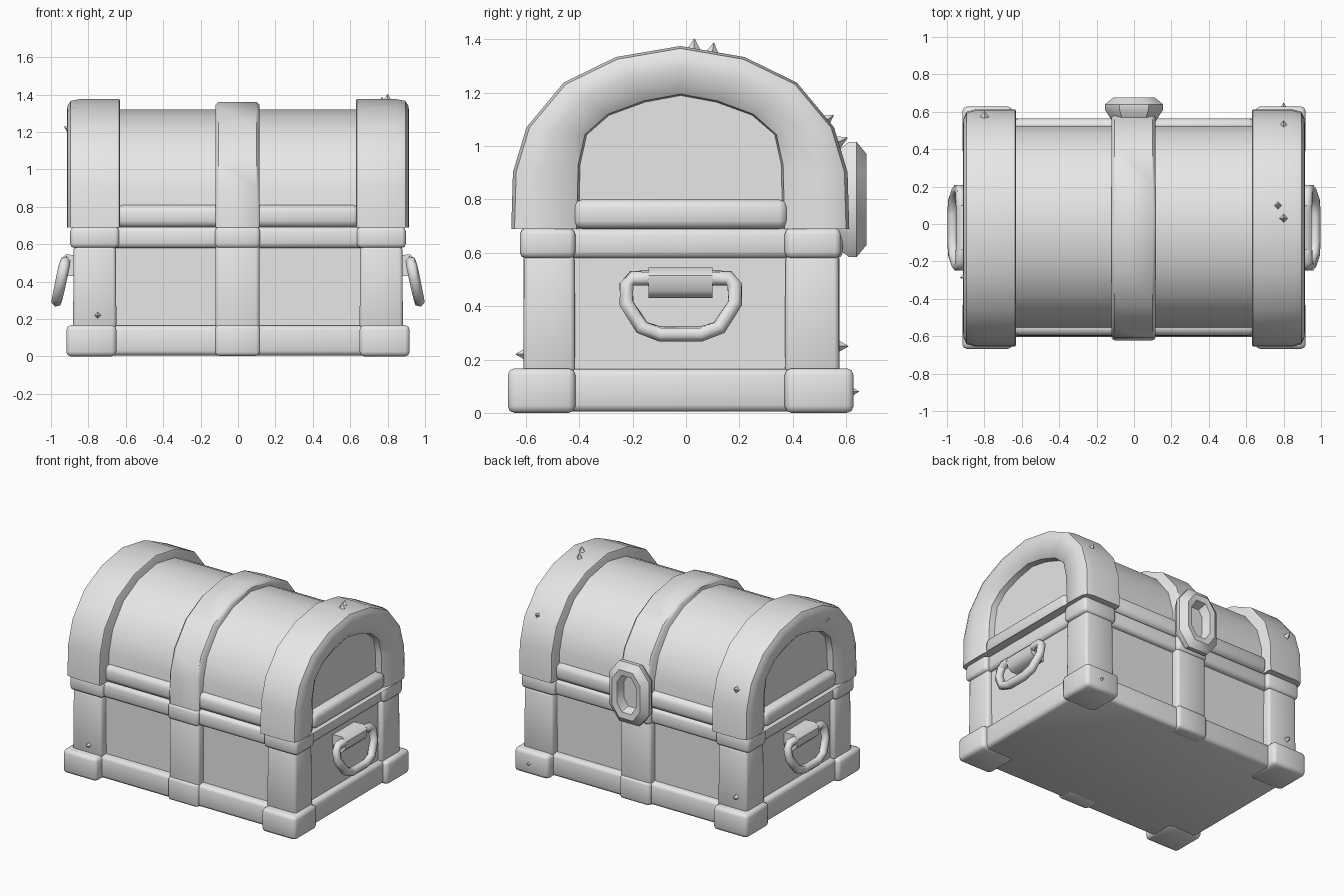
import bpy, bmesh, math
from mathutils import Vector

if "Cube" in bpy.data.objects:
    bpy.data.objects.remove(bpy.data.objects["Cube"])

grey = bpy.data.materials.new("weathered_grey")
grey.diffuse_color = (0.8, 0.8, 0.8, 1)
grey.use_nodes = True
grey.node_tree.nodes["Principled BSDF"].inputs["Base Color"].default_value = grey.diffuse_color


def finish(bm, name, angle=45):
    bmesh.ops.recalc_face_normals(bm, faces=bm.faces)
    me = bpy.data.meshes.new(name)
    bm.to_mesh(me)
    bm.free()
    me.materials.append(grey)
    ob = bpy.data.objects.new(name, me)
    bpy.context.collection.objects.link(ob)
    bpy.ops.object.select_all(action='DESELECT')
    ob.select_set(True)
    bpy.context.view_layer.objects.active = ob
    bpy.ops.object.shade_smooth_by_angle(angle=math.radians(angle))
    return ob


def box(name, x, y, z, bevel=0.02, top=1.0):
    """Bevelled box between (min, max) pairs; top scales the upper end."""
    bm = bmesh.new()
    bmesh.ops.create_cube(bm, size=1)
    lo = Vector((min(x), min(y), min(z)))
    size = Vector((max(x), max(y), max(z))) - lo
    for v in bm.verts:
        k = top if v.co.z > 0 else 1
        v.co = lo + Vector(((v.co.x * k + .5) * size.x, (v.co.y * k + .5) * size.y, (v.co.z + .5) * size.z))
    if bevel:
        bmesh.ops.bevel(bm, geom=bm.edges[:], offset=bevel, segments=2, profile=0.5, affect='EDGES')
    return finish(bm, name, 50)


def loft(name, loops, angle=45):
    """Skin closed loops of equal length and cap both ends."""
    bm = bmesh.new()
    rings = [[bm.verts.new(p) for p in loop] for loop in loops]
    n = len(rings[0])
    for a, b in zip(rings, rings[1:]):
        for i in range(n):
            j = (i + 1) % n
            bm.faces.new((a[i], a[j], b[j], b[i]))
    bm.faces.new(rings[0])
    bm.faces.new(rings[-1])
    return finish(bm, name, angle)


# Normalised half arches, from the foot to the crown
OUTER = [(1, 0), (.99, .31), (.91, .555), (.69, .80), (.38, .94), (0, 1)]
INNER = [(1, 0), (.985, .475), (.92, .70), (.70, .85), (.35, .95), (0, 1)]


def arch(shape, y0, y1, top, z0=0.69):
    full = shape + [(-u, v) for u, v in shape[-2::-1]]
    c, h = (y0 + y1) / 2, (y1 - y0) / 2
    return [(c + u * h, z0 + v * (top - z0)) for u, v in full]


outer = arch(OUTER, -.655, .612, 1.375)
inner = arch(INNER, -.41, .37, 1.195)

# Rounded lid end bands with the sunken end panel
BAND = [(.63, .05), (.635, 0), (.85, 0), (.895, .05), (.912, .2), (.915, .45), (.90, .8), (.875, 1), (.835, 1.03)]
for sx, side in ((1, "right"), (-1, "left")):
    loops = []
    for x, t in BAND:
        loops.append([(sx * x, a[0] + (b[0] - a[0]) * t, a[1] + (b[1] - a[1]) * t)
                      for a, b in zip(outer, inner)])
    loft("lid_end_band_" + side, loops)
    box("lid_end_rail_" + side, (sx * .80, sx * .90), (-.42, .38), (.69, .80), .03)

# Curved lid boards, lower lid rail and centre strap
mid = arch(OUTER, -.56, .53, 1.32)
loft("lid_boards", [[(x, y, z) for y, z in mid] for x in (-.65, .65)])
for y, side in (((-.595, -.45), "front"), ((.42, .565), "back")):
    box("lid_rail_" + side, (-.65, .65), y, (.69, .81), .035)
strap_out = arch(OUTER, -.615, .60, 1.36)
strap_in = arch(OUTER, -.60, .585, 1.345)
loft("lid_centre_strap", [[(x, y, z) for y, z in s] for x, s in
     ((-.12, strap_in), (-.105, strap_out), (.10, strap_out), (.115, strap_in))])

# Chest body, base rail and belt under the lid
box("body", (-.845, .845), (-.555, .52), (.02, .68), 0)
box("base_rail", (-.885, .885), (-.605, .565), (.005, .165), .025)
box("belt", (-.87, .87), (-.60, .555), (.58, .692), .025)

# Corner posts with feet and belt caps
for sx, sn in ((1, "right"), (-1, "left")):
    for ys, yn in ((-1, "front"), (1, "back")):
        def span(front_out, back_out):
            return (front_out, -.415) if ys < 0 else (.37, back_out)
        tag = yn + "_" + sn
        box("corner_foot_" + tag, (sx * .65, sx * .918), span(-.668, .628), (0, .167), .025)
        box("corner_post_" + tag, (sx * .65, sx * .882), span(-.61, .575), (.15, .59), .018, .97)
        box("belt_cap_" + tag, (sx * .635, sx * .897), span(-.622, .58), (.58, .692), .022)

# Vertical centre straps
for y, side in (((-.61, -.50), "front"), ((.48, .575), "back")):
    box("centre_strap_" + side, (-.12, .115), y, (.01, .60), .02)
    wide = (y[0] - .012, y[1]) if side == "front" else (y[0], y[1] + .012)
    box("centre_strap_foot_" + side, (-.122, .117), wide, (.003, .168), .02)
    box("centre_strap_belt_" + side, (-.122, .117), wide, (.58, .692), .02)

# Hollow octagonal hasp on the back
hasp = []
for y, a, b in ((.54, .11, .16), (.61, .155, .215), (.64, .155, .215),
                (.677, .11, .17), (.672, .075, .13), (.61, .06, .11)):
    pts = [(a, b * .55), (a * .5, b), (-a * .5, b), (-a, b * .55),
           (-a, -b * .55), (-a * .5, -b), (a * .5, -b), (a, -b * .55)]
    hasp.append([(px, y, .80 + pz) for px, pz in pts])
loft("hasp", hasp, 40)

# Side handles: drooping ring held by a bracket
PATH = [(.10, .505), (.16, .505), (.183, .48), (.183, .41), (.125, .32), (.055, .295)]
BRACKET = [(.83, .54), (.92, .545), (.95, .515), (.945, .46), (.915, .43), (.83, .43)]
for sx, side in ((1, "right"), (-1, "left")):
    path = PATH + [(-.04 - y, z) for y, z in PATH[::-1]]
    pts = [Vector((sx * (.925 + (.505 - z) * .21), y, z)) for y, z in path]
    loops = []
    for i, p in enumerate(pts):
        d = (pts[min(i + 1, len(pts) - 1)] - pts[max(i - 1, 0)]).normalized()
        nrm = Vector((1, 0, .21 * -sx))
        nrm = (nrm - d * nrm.dot(d)).normalized()
        bi = d.cross(nrm)
        loops.append([p + .03 * (nrm * math.cos(k * math.pi / 3) + bi * math.sin(k * math.pi / 3))
                      for k in range(6)])
    loft("handle_" + side, loops, 65)
    loft("handle_bracket_" + side, [[(sx * x, y, z) for x, z in BRACKET] for y in (-.14, .10)], 50)

# Splintered chips along the edges
CHIPS = [(.80, .03, 1.375), (.77, .10, 1.36), (.80, .53, 1.10), (-.80, .58, 1.02),
         (-.905, -.28, 1.215), (-.80, .58, .25), (.80, .62, .08), (-.75, -.61, .22)]
for i, c in enumerate(CHIPS):
    bm = bmesh.new()
    bmesh.ops.create_cone(bm, cap_ends=True, segments=4, radius1=.035, radius2=0, depth=.06)
    # point each chip outward from the chest
    out = Vector((c[0] if abs(c[0]) > .9 else 0, c[1], max(c[2] - .75, 0)))
    rot = Vector((0, 0, 1)).rotation_difference(out.normalized())
    for v in bm.verts:
        v.co = rot @ v.co + Vector(c)
    finish(bm, "chip_%d" % (i + 1), 20)
